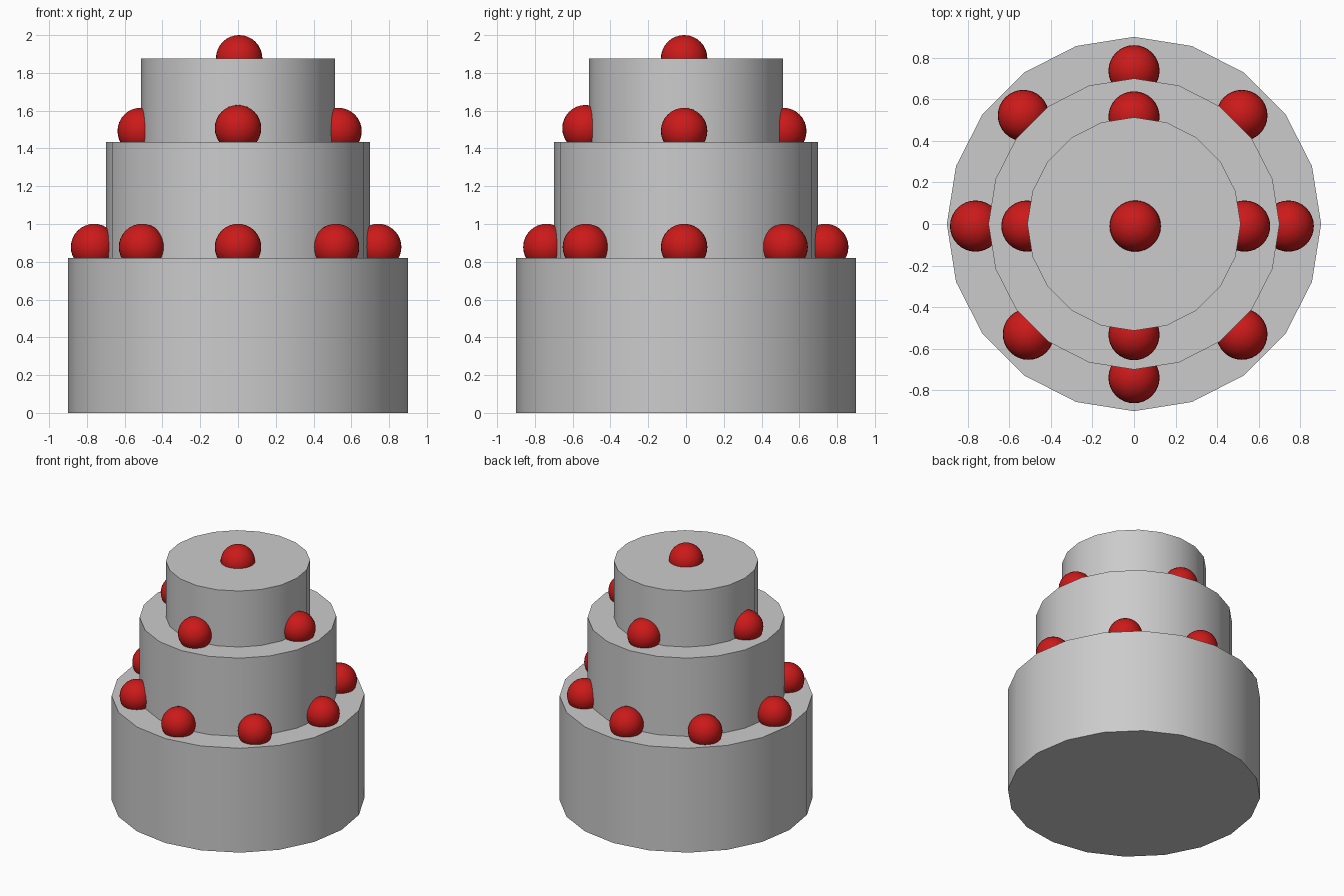
import bpy

if "Cube" in bpy.data.objects:
    bpy.data.objects.remove(bpy.data.objects["Cube"])

red = bpy.data.materials.new("cherry_red")
red.diffuse_color = (0.6, 0.01, 0.01, 1)
red.use_nodes = True
red.node_tree.nodes["Principled BSDF"].inputs["Base Color"].default_value = red.diffuse_color


def tier(name, radius, z0, z1):
    # 20-sided drum with softened sides and crisp rims
    bpy.ops.mesh.primitive_cylinder_add(vertices=20, radius=radius, depth=z1 - z0,
                                        location=(0, 0, (z0 + z1) / 2))
    bpy.context.object.name = name
    bpy.ops.object.shade_smooth_by_angle()


def cherry(name, x, y, z):
    bpy.ops.mesh.primitive_uv_sphere_add(segments=32, ring_count=16, radius=0.123,
                                         location=(x, y, z))
    ob = bpy.context.object
    ob.name = name
    bpy.ops.object.shade_smooth()
    ob.data.materials.append(red)


# Cake tiers
tier("bottom_tier", 0.90, 0.0, 0.82)
tier("middle_tier", 0.70, 0.82, 1.435)
tier("top_tier", 0.513, 1.435, 1.875)

# Cherries on the bottom tier (slightly irregular, hand-placed)
lower = [(0.742, -0.01), (0.519, 0.522), (0, 0.737), (-0.532, 0.522),
         (-0.762, -0.01), (-0.508, -0.53), (0, -0.739), (0.519, -0.53)]
for i, (x, y) in enumerate(lower):
    cherry(f"lower_cherry_{i + 1}", x, y, 0.878)

# Cherries on the middle tier
upper = [(0.532, -0.01, 1.492), (0, 0.515, 1.492),
         (-0.515, -0.01, 1.492), (0, -0.532, 1.507)]
for i, pos in enumerate(upper):
    cherry(f"upper_cherry_{i + 1}", *pos)

# Single cherry on top
cherry("top_cherry", 0.006, -0.01, 1.877)
